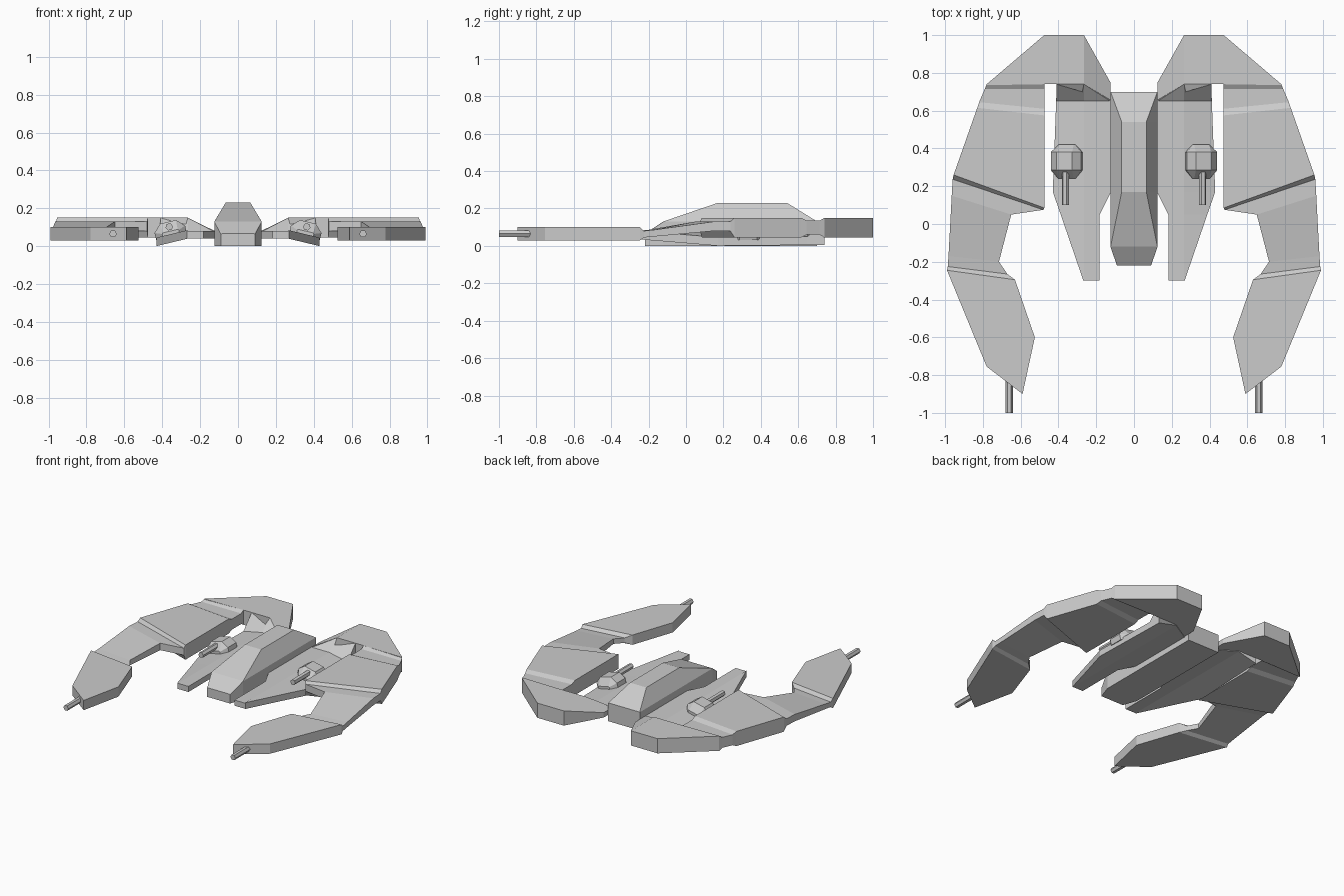
import bpy, bmesh, math
from mathutils import Matrix, Vector


def loft(name, rings, mirror=True, tilt=None):
    """Skin a list of equal-length point rings and cap both ends."""
    bm = bmesh.new()
    vr = [[bm.verts.new(p) for p in r] for r in rings]
    n = len(vr[0])
    for a, b in zip(vr, vr[1:]):
        for i in range(n):
            j = (i + 1) % n
            bm.faces.new((a[i], a[j], b[j], b[i]))
    bm.faces.new(vr[0])
    bm.faces.new(vr[-1])
    if tilt:
        pivot, angle = tilt
        bmesh.ops.rotate(bm, verts=bm.verts, cent=Vector(pivot),
                         matrix=Matrix.Rotation(angle, 3, 'Y'))
    bmesh.ops.recalc_face_normals(bm, faces=bm.faces)
    me = bpy.data.meshes.new(name)
    bm.to_mesh(me)
    bm.free()
    ob = bpy.data.objects.new(name, me)
    bpy.context.collection.objects.link(ob)
    if mirror:
        mod = ob.modifiers.new("Mirror", 'MIRROR')
        mod.use_mirror_merge = False
    return ob


def section(a, b, z0, z1):
    """Vertical rectangle between two plan points."""
    return [(*a, z0), (*b, z0), (*b, z1), (*a, z1)]


def hexa(cx, y, wb, zs, wt, zt, z0=0.0):
    """Six-sided hull section with sloped shoulders."""
    return [(cx - wb, y, z0), (cx + wb, y, z0), (cx + wb, y, zs),
            (cx + wt, y, zt), (cx - wt, y, zt), (cx - wb, y, zs)]


def barrel(name, cx, cz, r, y0, y1, tilt=None):
    ring = [(math.cos(k * math.pi / 3), math.sin(k * math.pi / 3)) for k in range(6)]
    loft(name, [[(cx + r * c, y, cz + r * s) for c, s in ring] for y in (y0, y1)],
         tilt=tilt)


# central fuselage
loft("fuselage", [
    hexa(0, -0.22, 0.09, 0.062, 0.085, 0.066),
    hexa(0, -0.12, 0.125, 0.13, 0.124, 0.131),
    hexa(0, 0.17, 0.125, 0.13, 0.065, 0.23),
    hexa(0, 0.54, 0.125, 0.13, 0.065, 0.23),
    hexa(0, 0.70, 0.125, 0.13, 0.124, 0.131)], mirror=False)

# rear shoulder joining the fuselage to the outer arm
loft("rear_shoulder", [
    section((0.125, 0.65), (0.125, 0.75), 0.045, 0.08),
    section((0.265, 0.74), (0.265, 1.0), 0.045, 0.15),
    section((0.475, 0.74), (0.475, 1.0), 0.045, 0.15),
    section((0.78, 0.735), (0.78, 0.74), 0.045, 0.15)])

# curved outer arm with grooves, sloped link and claw
loft("outer_arm", [section(*s) for s in (
    ((0.78, 0.74), (0.475, 0.74), 0.045, 0.15),
    ((0.79, 0.715), (0.475, 0.715), 0.06, 0.135),
    ((0.82, 0.645), (0.475, 0.61), 0.06, 0.135),
    ((0.83, 0.615), (0.475, 0.575), 0.045, 0.15),
    ((0.955, 0.26), (0.475, 0.085), 0.045, 0.15),
    ((0.96, 0.237), (0.48, 0.075), 0.08, 0.13),
    ((0.965, 0.15), (0.65, 0.05), 0.08, 0.13),
    ((0.982, -0.17), (0.715, -0.20), 0.05, 0.086),
    ((0.986, -0.225), (0.67, -0.265), 0.045, 0.08),
    ((0.99, -0.245), (0.63, -0.295), 0.03, 0.10),
    ((0.844, -0.60), (0.525, -0.60), 0.03, 0.10),
    ((0.78, -0.755), (0.59, -0.90), 0.03, 0.10))])
barrel("arm_cannon", 0.66, 0.065, 0.02, -1.0, -0.80)


# inner wing: flat strip, then drooping outer panel, ramp at the rear
def wing_ring(y, xi, xo, ramp=None):
    drop = (xo - 0.265) * 0.24
    top = ramp or 0.08
    return [(xi, min(y, 0.655), 0.04), (0.265, y, 0.04), (xo, y, 0.04 - drop),
            (xo, y, ramp or 0.085 - drop), (0.265, y, top), (xi, min(y, 0.655), 0.08)]


loft("inner_wing", [
    wing_ring(-0.30, 0.182, 0.268),
    wing_ring(0.05, 0.182, 0.388),
    wing_ring(0.17, 0.122, 0.43),
    wing_ring(0.65, 0.122, 0.412),
    wing_ring(0.74, 0.122, 0.41, ramp=0.15)])

# turret on each inner wing, tilted with the panel
TILT = ((0.353, 0.33, 0.06), math.radians(13.5))
loft("turret", [
    hexa(0.353, 0.24, 0.045, 0.075, 0.04, 0.08, 0.05),
    hexa(0.353, 0.285, 0.083, 0.09, 0.043, 0.13, 0.05),
    hexa(0.353, 0.38, 0.083, 0.09, 0.043, 0.13, 0.05),
    hexa(0.353, 0.42, 0.045, 0.075, 0.04, 0.08, 0.05)], tilt=TILT)
barrel("turret_gun", 0.353, 0.103, 0.02, 0.10, 0.30, tilt=TILT)
